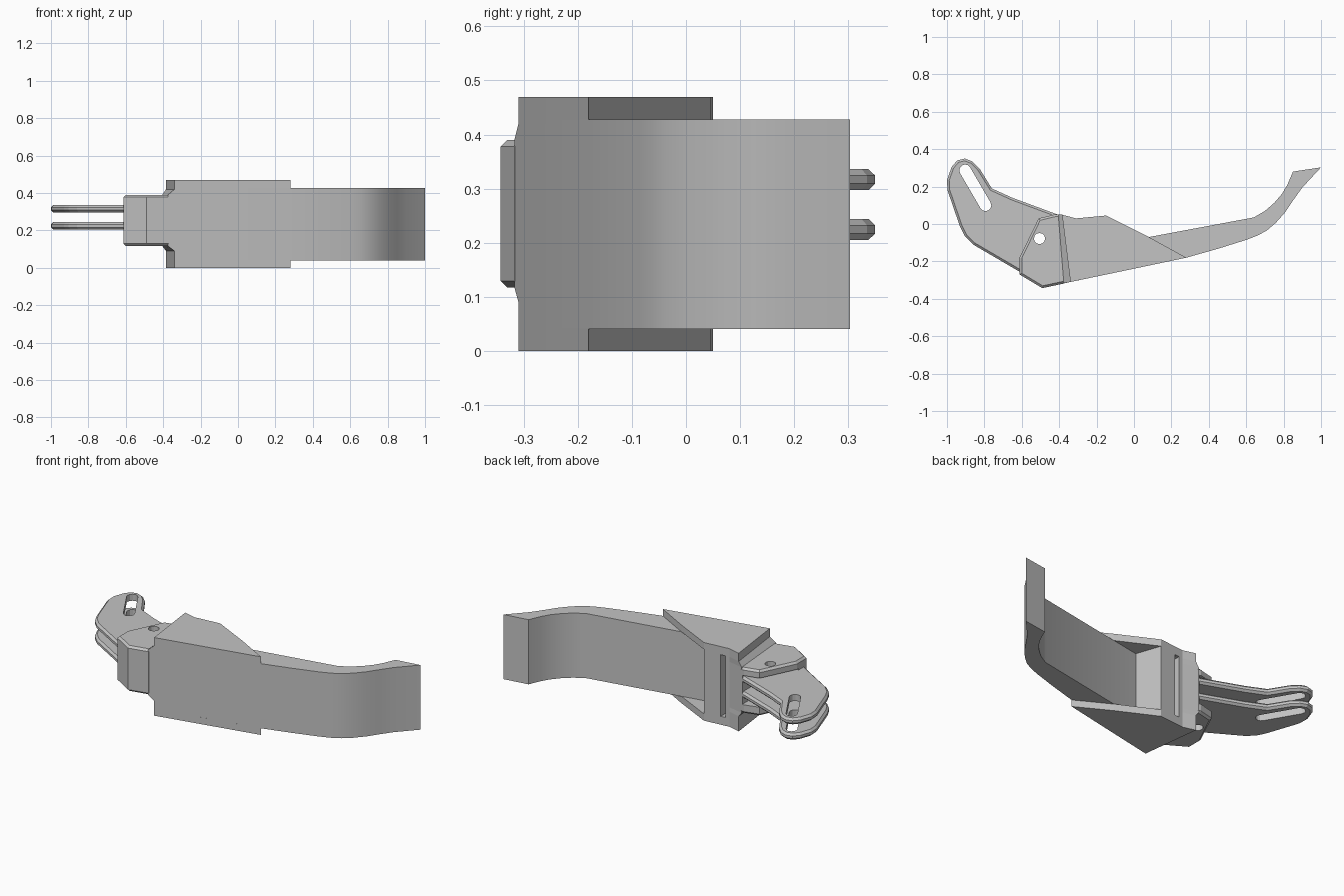
import bpy, bmesh, math

if "Cube" in bpy.data.objects:
    bpy.data.objects.remove(bpy.data.objects["Cube"], do_unlink=True)

GREY = (0.55, 0.55, 0.55, 1)
metal = bpy.data.materials.new("plain grey")
metal.use_nodes = True
metal.diffuse_color = GREY
metal.node_tree.nodes["Principled BSDF"].inputs["Base Color"].default_value = GREY


def loft(name, levels):
    """Solid through matching outlines, each given as (z, points)."""
    bm = bmesh.new()
    rings = [[bm.verts.new((x, y, z)) for x, y in pts] for z, pts in levels]
    n = len(rings[0])
    bm.faces.new(rings[0])
    bm.faces.new(rings[-1])
    for low, high in zip(rings, rings[1:]):
        for i in range(n):
            j = (i + 1) % n
            bm.faces.new((low[i], low[j], high[j], high[i]))
    bmesh.ops.recalc_face_normals(bm, faces=bm.faces)
    mesh = bpy.data.meshes.new(name)
    bm.to_mesh(mesh)
    bm.free()
    mesh.materials.append(metal)
    obj = bpy.data.objects.new(name, mesh)
    bpy.context.collection.objects.link(obj)
    return obj


def prism(name, pts, z0, z1):
    return loft(name, [(z0, pts), (z1, pts)])


def apply(obj):
    dg = bpy.context.evaluated_depsgraph_get()
    dg.update()
    mesh = bpy.data.meshes.new_from_object(obj.evaluated_get(dg))
    obj.modifiers.clear()
    obj.data = mesh


def chamfer(obj, width):
    mod = obj.modifiers.new("chamfer", "BEVEL")
    mod.width = width
    mod.segments = 1
    mod.limit_method = "ANGLE"
    mod.angle_limit = math.radians(62)
    apply(obj)


def cut(obj, cutter):
    cutter.hide_render = True
    mod = obj.modifiers.new("cut", "BOOLEAN")
    mod.operation = "DIFFERENCE"
    mod.solver = "EXACT"
    mod.object = cutter
    apply(obj)
    bpy.data.objects.remove(cutter, do_unlink=True)


def capsule(a, b, r, steps=6):
    """Outline of a rounded slot from a to b."""
    ang = math.atan2(b[1] - a[1], b[0] - a[0])
    pts = []
    for centre, start in ((b, ang - math.pi / 2), (a, ang + math.pi / 2)):
        for k in range(steps + 1):
            t = start + math.pi * k / steps
            pts.append((centre[0] + r * math.cos(t), centre[1] + r * math.sin(t)))
    return pts


# Curved blade
outer = [(-0.12, -0.264), (0.28, -0.18), (0.45, -0.132), (0.6, -0.085), (0.66, -0.062),
         (0.71, -0.035), (0.76, 0.008), (0.81, 0.065), (0.85, 0.125), (0.9, 0.195), (1.0, 0.303)]
inner = [(0.85, 0.28), (0.82, 0.21), (0.79, 0.16), (0.75, 0.113), (0.70, 0.07),
         (0.64, 0.035), (-0.12, -0.107)]
blade = prism("blade", outer + inner, 0.04, 0.428)
bpy.ops.object.select_all(action="DESELECT")
blade.select_set(True)
bpy.context.view_layer.objects.active = blade
bpy.ops.object.shade_smooth_by_angle(angle=math.radians(25))

# Triangular side plates above and below the blade
plate = [(-0.1, -0.26), (0.28, -0.18), (0.08, -0.07), (-0.15, 0.045), (-0.1, -0.1)]
for name, z in (("lower_side_plate", 0), ("upper_side_plate", 0.428)):
    prism(name, plate, z, z + 0.041)


# Solid core with sloped shoulders toward the hinge
def core_outline(front_x, back_x):
    return [(front_x, -0.31 + (front_x + 0.34) * 0.21), (-0.1, -0.26), (-0.1, -0.1),
            (-0.15, 0.045), (-0.31, 0.03), (back_x, 0.05)]


narrow, wide = core_outline(-0.34, -0.385), core_outline(-0.375, -0.405)
core = loft("core", [(0, narrow), (0.09, narrow), (0.117, wide),
                     (0.39, wide), (0.42, narrow), (0.469, narrow)])
groove = [(-0.285, -0.06), (-0.255, -0.06), (-0.255, 0.1), (-0.285, 0.1)]
cut(core, prism("groove_cutter", groove, 0.05, 0.42))

# Hinge block: front wall with an ear above and below the fork
block = [(-0.612, -0.18), (-0.612, -0.27), (-0.49, -0.343), (-0.36, -0.315),
         (-0.39, 0.05), (-0.42, 0.052), (-0.51, 0.03)]
hinge = prism("hinge_block", block, 0.117, 0.39)
chamfer(hinge, 0.012)
cavity = [(-0.7, -0.18), (-0.57, -0.2), (-0.57, -0.24), (-0.49, -0.28),
          (-0.41, -0.26), (-0.41, 0.2), (-0.7, 0.2)]
cut(hinge, prism("cavity_cutter", cavity, 0.17, 0.345))
pin = [(-0.505 + 0.03 * math.cos(k * math.pi / 6), -0.078 + 0.03 * math.sin(k * math.pi / 6))
       for k in range(12)]
cut(hinge, prism("pin_cutter", pin, 0, 0.5))

# Two slotted fork arms
arm = [(-0.38, 0.04), (-0.65, 0.14), (-0.76, 0.19), (-0.825, 0.295), (-0.865, 0.335),
       (-0.905, 0.35), (-0.945, 0.34), (-0.975, 0.305), (-1.0, 0.235), (-0.997, 0.18),
       (-0.93, -0.015), (-0.905, -0.065), (-0.86, -0.11), (-0.6, -0.262), (-0.38, -0.25)]
for name, z in (("lower_fork_arm", 0.205), ("upper_fork_arm", 0.297)):
    fork = prism(name, arm, z, z + 0.039)
    chamfer(fork, 0.012)
    cut(fork, prism("slot_cutter", capsule((-0.903, 0.287), (-0.794, 0.1), 0.031), 0, 0.5))
    cut(fork, prism("pin_cutter", pin, 0, 0.5))
